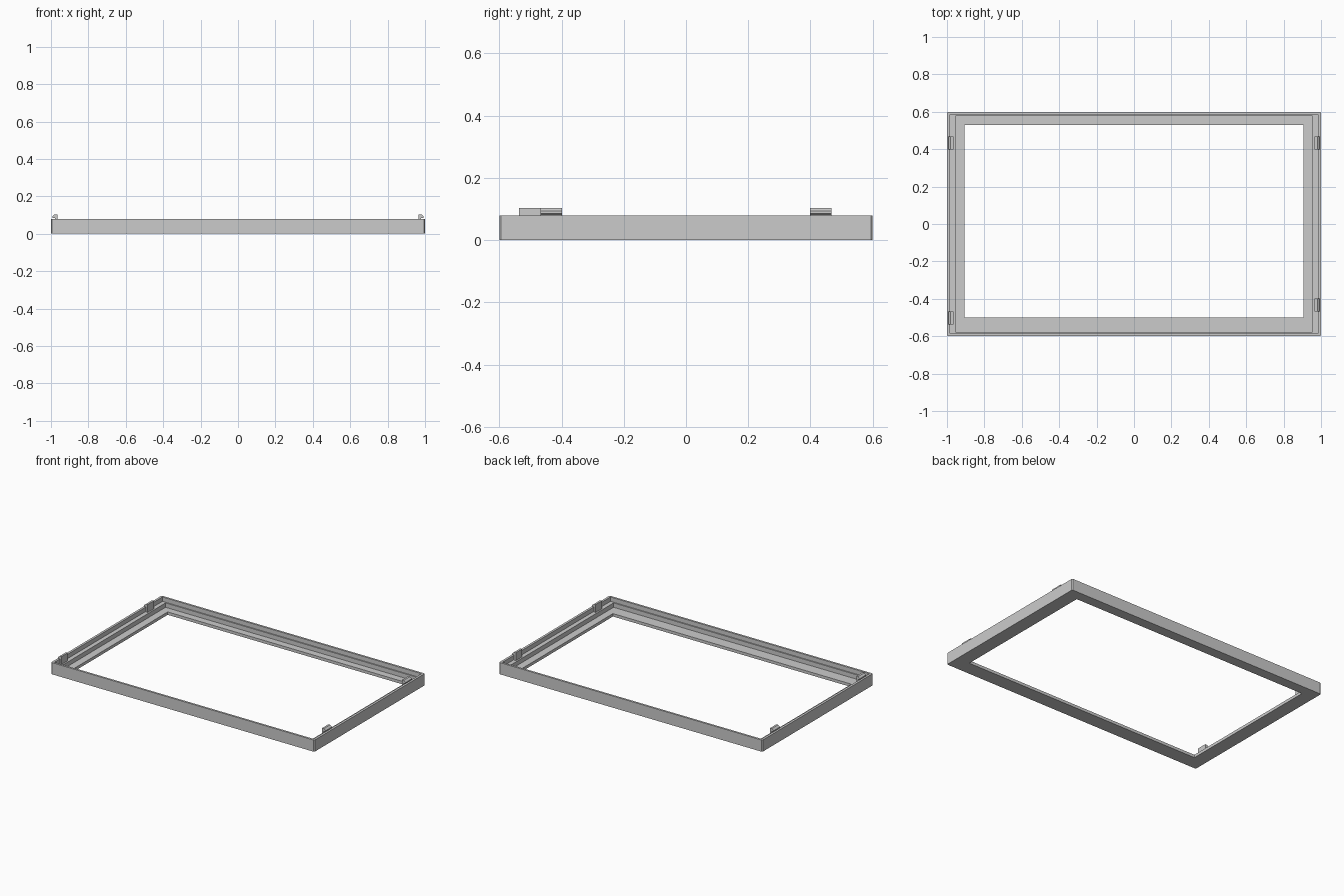
import bpy
import bmesh

cube = bpy.data.objects.get("Cube")
if cube:
    bpy.data.objects.remove(cube)

grey = bpy.data.materials.new("plain_grey")
grey.use_nodes = True
colour = (0.6, 0.6, 0.6, 1)
grey.diffuse_color = colour
grey.node_tree.nodes["Principled BSDF"].inputs["Base Color"].default_value = colour

HEIGHT, LEDGE, FLOOR = 0.08, 0.05, 0.02


def finish(bm, name):
    bmesh.ops.recalc_face_normals(bm, faces=bm.faces)
    mesh = bpy.data.meshes.new(name)
    bm.to_mesh(mesh)
    bm.free()
    mesh.materials.append(grey)
    obj = bpy.data.objects.new(name, mesh)
    bpy.context.collection.objects.link(obj)
    return obj


def rectangle(bm, half_x, front, back, z):
    corners = ((-half_x, front), (half_x, front), (half_x, back), (-half_x, back))
    return [bm.verts.new((x, y, z)) for x, y in corners]


# Bezel: rectangular loops joined into a stepped closed ring
bm = bmesh.new()
outer = (1.0, -0.6, 0.6)
pocket = (0.984, -0.586, 0.586)
recess = (0.955, -0.578, 0.578)
opening = (0.905, -0.5, 0.53)
loops = [rectangle(bm, *size, z) for size, z in (
    (outer, 0), (outer, HEIGHT), (pocket, HEIGHT), (pocket, LEDGE),
    (recess, LEDGE), (recess, FLOOR), (opening, FLOOR), (opening, 0))]
for a, b in zip(loops, loops[1:] + loops[:1]):
    for i in range(4):
        j = (i + 1) % 4
        bm.faces.new((a[i], a[j], b[j], b[i]))
# Small chamfer on the outer upright corners
uprights = [bm.edges.get((loops[0][i], loops[1][i])) for i in range(4)]
bmesh.ops.bevel(bm, geom=uprights, offset=0.006, segments=1, affect='EDGES')
finish(bm, "bezel_frame")


# Snap clips: hooked profile extruded along the side
def clip(name, side, y, width=0.068):
    profile = ((0.966, LEDGE), (0.978, LEDGE), (0.978, 0.083), (0.993, 0.085),
               (0.993, 0.093), (0.98, 0.104), (0.966, 0.104))
    bm = bmesh.new()
    face = bm.faces.new([bm.verts.new((side * x, y - width / 2, z)) for x, z in profile])
    moved = bmesh.ops.extrude_face_region(bm, geom=[face])["geom"]
    verts = [v for v in moved if isinstance(v, bmesh.types.BMVert)]
    bmesh.ops.translate(bm, verts=verts, vec=(0, width, 0))
    finish(bm, name)


clip("left_back_clip", 1, 0.433)
clip("left_front_clip", 1, -0.433)
clip("right_back_clip", -1, 0.433)
clip("right_front_clip", -1, -0.502)
